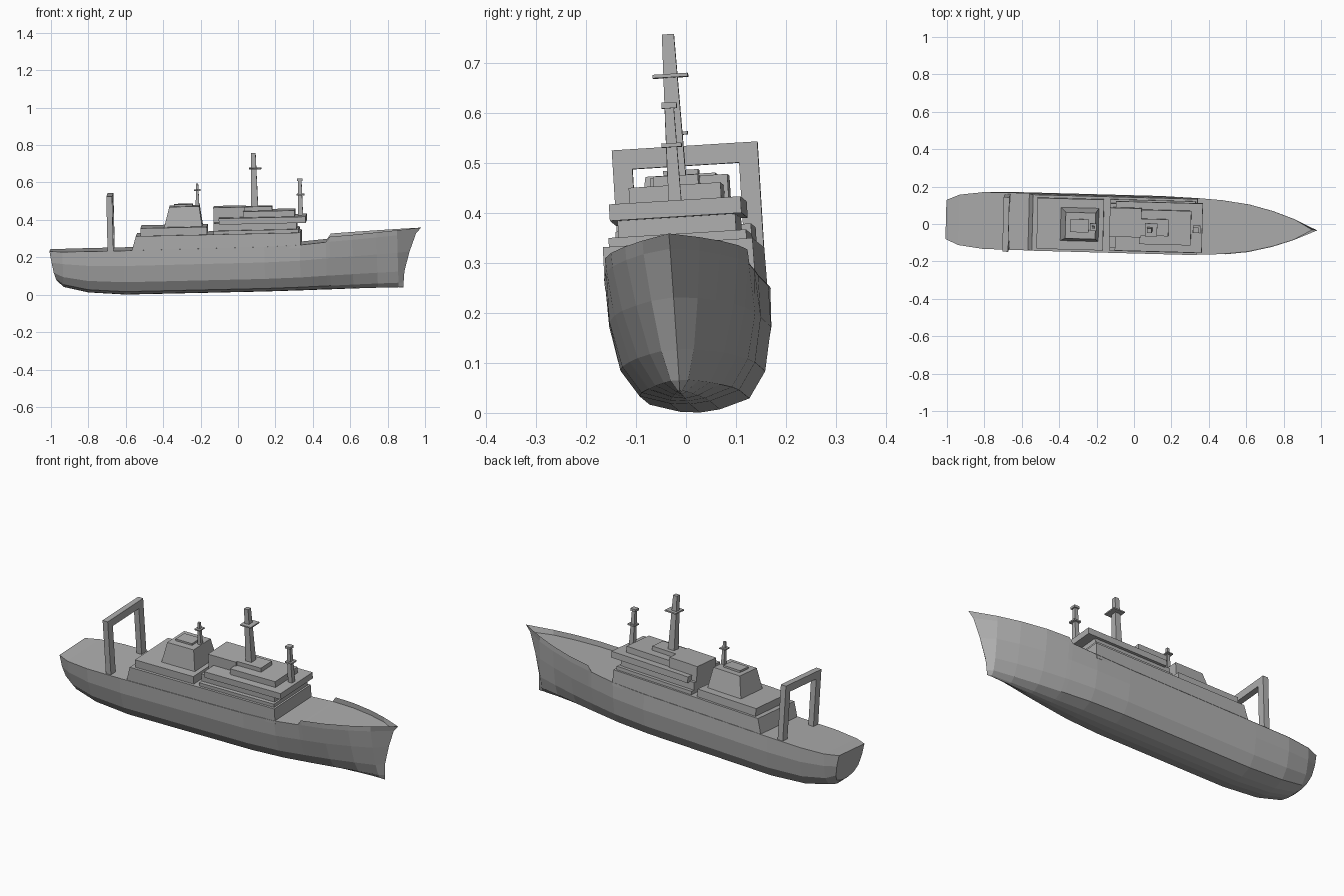
import bpy
import bmesh
from mathutils import Matrix

cube = bpy.data.objects.get("Cube")
if cube:
    bpy.data.objects.remove(cube, do_unlink=True)

grey = bpy.data.materials.new("ship grey")
grey.use_nodes = True
paint = (0.42, 0.42, 0.42, 1)
grey.diffuse_color = paint
grey.node_tree.nodes["Principled BSDF"].inputs["Base Color"].default_value = paint

# The whole ship lists and pitches slightly
POSE = (Matrix.Translation((0, 0.013, 0)) @ Matrix.Rotation(-0.027, 4, "Z")
        @ Matrix.Rotation(-0.022, 4, "Y") @ Matrix.Rotation(0.062, 4, "X"))


def finish(name, bm):
    bmesh.ops.recalc_face_normals(bm, faces=bm.faces)
    bm.transform(POSE)
    mesh = bpy.data.meshes.new(name)
    bm.to_mesh(mesh)
    bm.free()
    mesh.materials.append(grey)
    obj = bpy.data.objects.new(name, mesh)
    bpy.context.collection.objects.link(obj)
    return obj


def frustum(name, base, top, z0, z1):
    """Block between two rectangles given as (x0, x1, y0, y1)."""
    bm = bmesh.new()
    rings = []
    for (x0, x1, y0, y1), z in ((base, z0), (top, z1)):
        corners = ((x0, y0), (x1, y0), (x1, y1), (x0, y1))
        rings.append([bm.verts.new((x, y, z)) for x, y in corners])
    low, high = rings
    bm.faces.new(low[::-1])
    bm.faces.new(high)
    for i in range(4):
        j = (i + 1) % 4
        bm.faces.new((low[i], low[j], high[j], high[i]))
    return finish(name, bm)


def box(name, x0, x1, y0, y1, z0, z1):
    return frustum(name, (x0, x1, y0, y1), (x0, x1, y0, y1), z0, z1)


def mast(name, x, y, z0, z1, r0, r1):
    return frustum(name, (x - r0, x + r0, y - r0, y + r0),
                   (x - r1, x + r1, y - r1, y + r1), z0, z1)


# Hull: half-sections lofted from transom to stem, keel to rail
WIDTH = (0, 0.04, 0.1, 0.135, 0.152, 0.152)
LEVEL = (0, 0.016, 0.09, 0.305, 0.665, 1)
STATIONS = (  # x, low scale, top scale, keel z, deck z, rail z
    (-0.93, 0.72, 0.88, 0.062, 0.258, 0.258),
    (-0.8, 0.9, 0.99, 0.03, 0.258, 0.258),
    (-0.6, 1, 1, 0.014, 0.258, 0.258),
    (0.15, 1, 1, 0.014, 0.262, 0.262),
    (0.34, 0.85, 0.99, 0.016, 0.268, 0.268),
    (0.48, 0.6, 0.94, 0.018, 0.28, 0.28),
    (0.5, 0.56, 0.93, 0.018, 0.281, 0.308),
    (0.62, 0.36, 0.83, 0.02, 0.288, 0.315),
    (0.75, 0.16, 0.62, 0.021, 0.296, 0.323),
    (0.86, 0.05, 0.37, 0.021, 0.303, 0.33),
)
TRANSOM = ((-0.965, 0, 0.095), (-0.966, 0.03, 0.097), (-0.97, 0.07, 0.112),
           (-0.98, 0.092, 0.145), (-0.99, 0.104, 0.2), (-1, 0.105, 0.26),
           (-1, 0.105, 0.26))
STEM_X = (0.885, 0.886, 0.887, 0.893, 0.923, 0.96)


def section(x, low, top, keel, deck, rail):
    pts = []
    for i, (w, t) in enumerate(zip(WIDTH, LEVEL)):
        pts.append((x, w * (low + (top - low) * i / 5), keel + t * (deck - keel)))
    return pts + [(x, WIDTH[5] * top * 1.01, rail)]


sections = [TRANSOM] + [section(*s) for s in STATIONS]
sections.append([(x, 0, 0.02 + t * 0.288) for x, t in zip(STEM_X, LEVEL)]
                + [(0.988, 0, 0.338)])
bm = bmesh.new()
port = [[bm.verts.new(p) for p in s] for s in sections]
starboard = [[bm.verts.new((x, -y, z)) for x, y, z in s] for s in sections]
for a, b in zip(range(len(sections)), range(1, len(sections))):
    for i in range(6):
        bm.faces.new((port[a][i], port[b][i], port[b][i + 1], port[a][i + 1]))
        bm.faces.new((starboard[a][i], starboard[a][i + 1],
                      starboard[b][i + 1], starboard[b][i]))
    bm.faces.new((port[a][5], port[b][5], starboard[b][5], starboard[a][5]))
bm.faces.new(port[0][:6] + starboard[0][5:0:-1])
bmesh.ops.remove_doubles(bm, verts=bm.verts, dist=0.0003)
finish("hull", bm)

# Main deckhouse flush with the hull sides
frustum("main_deckhouse", (-0.56, 0.345, -0.151, 0.151),
        (-0.535, 0.345, -0.15, 0.15), 0.25, 0.334)

# Aft superstructure and funnel
box("aft_deck_slab", -0.51, -0.155, -0.136, 0.136, 0.33, 0.375)
frustum("funnel", (-0.385, -0.18, -0.09, 0.09),
        (-0.355, -0.195, -0.07, 0.07), 0.37, 0.482)
box("funnel_cap", -0.33, -0.23, -0.035, 0.035, 0.48, 0.492)
mast("aft_mast", -0.205, 0, 0.47, 0.6, 0.01, 0.006)
box("aft_mast_crossbar", -0.222, -0.188, -0.02, 0.02, 0.562, 0.568)

# Forward superstructure
box("boat_deck", -0.12, 0.335, -0.138, 0.138, 0.33, 0.352)
box("boat_deck_house", -0.12, 0.325, -0.118, 0.118, 0.35, 0.392)
box("bridge_deck", -0.09, 0.375, -0.132, 0.132, 0.385, 0.418)
box("bridge_roof", 0.04, 0.315, -0.092, 0.092, 0.415, 0.45)
box("upper_house", -0.12, 0.05, -0.055, 0.1, 0.35, 0.472)
box("mast_base", 0.045, 0.195, -0.045, 0.045, 0.44, 0.472)

# Main and fore masts
mast("main_mast", 0.1, 0, 0.46, 0.757, 0.019, 0.012)
box("main_mast_platform", 0.075, 0.14, -0.035, 0.035, 0.67, 0.677)
mast("fore_mast", 0.345, 0, 0.41, 0.61, 0.013, 0.009)
box("fore_mast_platform", 0.327, 0.368, -0.02, 0.02, 0.525, 0.533)
box("fore_mast_head", 0.33, 0.36, -0.015, 0.015, 0.603, 0.615)

# Stern gantry
for side, y0, y1 in (("left", 0.107, 0.146), ("right", -0.146, -0.107)):
    box("gantry_leg_" + side, -0.688, -0.657, y0, y1, 0.25, 0.515)
box("gantry_beam", -0.688, -0.657, -0.146, 0.146, 0.51, 0.55)
